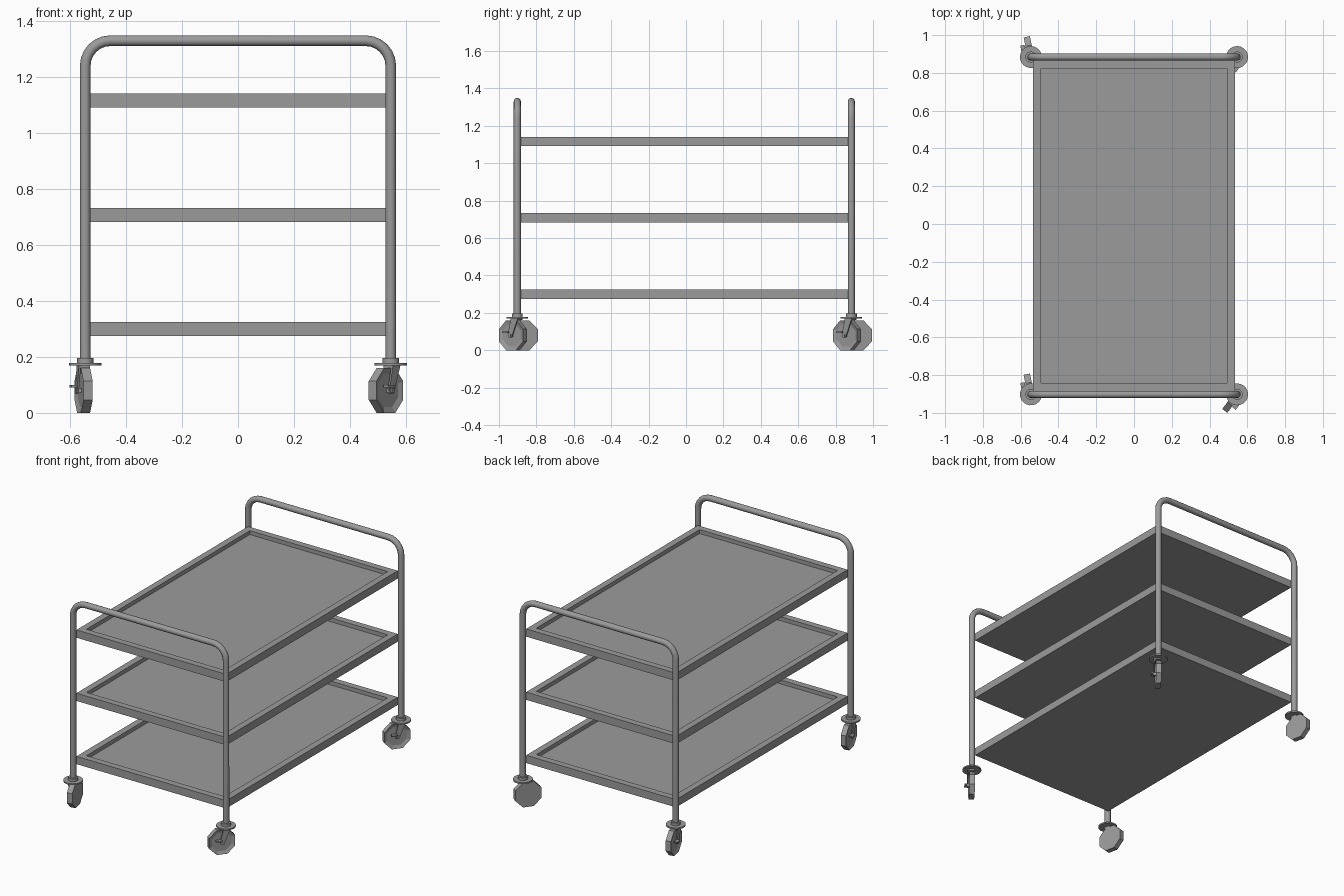
import bpy, bmesh, math
from mathutils import Matrix, Vector

cube = bpy.data.objects.get("Cube")
if cube:
    bpy.data.objects.remove(cube, do_unlink=True)

steel = bpy.data.materials.new("brushed_steel_grey")
steel.use_nodes = True
GREY = (0.33, 0.33, 0.33, 1)
steel.diffuse_color = GREY
steel.node_tree.nodes["Principled BSDF"].inputs["Base Color"].default_value = GREY

LEG_X, FRONT_Y, BACK_Y = 0.546, -0.902, 0.884
TUBE_R, TUBE_TOP, BEND_R = 0.019, 1.33, 0.09


def add_mesh(name, bm, matrix=Matrix(), smooth=False):
    bmesh.ops.recalc_face_normals(bm, faces=bm.faces)
    bm.transform(matrix)
    mesh = bpy.data.meshes.new(name)
    bm.to_mesh(mesh)
    bm.free()
    mesh.materials.append(steel)
    obj = bpy.data.objects.new(name, mesh)
    bpy.context.collection.objects.link(obj)
    if smooth:
        bpy.ops.object.select_all(action="DESELECT")
        obj.select_set(True)
        bpy.context.view_layer.objects.active = obj
        bpy.ops.object.shade_smooth_by_angle(angle=math.radians(40))
    return obj


def box(name, low, high, matrix=Matrix()):
    low, high = Vector(low), Vector(high)
    bm = bmesh.new()
    bmesh.ops.create_cube(bm, size=1)
    bmesh.ops.scale(bm, vec=high - low, verts=bm.verts)
    bmesh.ops.translate(bm, vec=(low + high) / 2, verts=bm.verts)
    return add_mesh(name, bm, matrix)


def disc(name, radius, z0, z1, matrix, sides=20):
    bm = bmesh.new()
    bmesh.ops.create_cone(bm, cap_ends=True, segments=sides, radius1=radius,
                          radius2=radius, depth=z1 - z0)
    bmesh.ops.translate(bm, vec=(0, 0, (z0 + z1) / 2), verts=bm.verts)
    return add_mesh(name, bm, matrix, smooth=True)


def plate(name, outline, x0, x1, matrix):
    """Extrude a (y, z) outline along x."""
    bm = bmesh.new()
    face = bm.faces.new([bm.verts.new((x0, y, z)) for y, z in outline])
    new = bmesh.ops.extrude_face_region(bm, geom=[face])["geom"]
    bmesh.ops.translate(bm, vec=(x1 - x0, 0, 0),
                        verts=[v for v in new if isinstance(v, bmesh.types.BMVert)])
    return add_mesh(name, bm, matrix)


def tube_frame(name, y):
    # Upside-down U: two legs joined by a handle with rounded corners
    arc = []
    for i in range(7):
        a = math.radians(15 * i)
        arc.append((LEG_X - BEND_R + BEND_R * math.cos(a),
                    TUBE_TOP - BEND_R + BEND_R * math.sin(a)))
    half = [(LEG_X, 0.18)] + arc
    path = half + [(-x, z) for x, z in reversed(half)]
    curve = bpy.data.curves.new(name, "CURVE")
    curve.dimensions = "3D"
    curve.bevel_depth = TUBE_R
    curve.bevel_resolution = 4
    curve.use_fill_caps = True
    spline = curve.splines.new("POLY")
    spline.points.add(len(path) - 1)
    for point, (x, z) in zip(spline.points, path):
        point.co = (x, y, z, 1)
    curve.materials.append(steel)
    obj = bpy.data.objects.new(name, curve)
    bpy.context.collection.objects.link(obj)
    bpy.ops.object.select_all(action="DESELECT")
    obj.select_set(True)
    bpy.context.view_layer.objects.active = obj
    bpy.ops.object.convert(target="MESH")
    bpy.ops.object.shade_smooth_by_angle(angle=math.radians(40))


def tray(name, z):
    # Flat slab with a recessed top
    bm = bmesh.new()
    bmesh.ops.create_cube(bm, size=1)
    bmesh.ops.scale(bm, vec=(1.07, 1.75, 0.05), verts=bm.verts)
    bmesh.ops.translate(bm, vec=(0, -0.009, z), verts=bm.verts)
    top = max(bm.faces, key=lambda f: f.calc_center_median().z)
    bmesh.ops.inset_region(bm, faces=[top], thickness=0.06)
    floor = bmesh.ops.extrude_face_region(bm, geom=[top])["geom"]
    bmesh.ops.delete(bm, geom=[top], context="FACES_ONLY")
    bmesh.ops.translate(bm, vec=(0, 0, -0.025),
                        verts=[v for v in floor if isinstance(v, bmesh.types.BMVert)])
    add_mesh(name, bm)


def wheel(name, matrix):
    # Eight-sided wheel, flat side down, with a hollow on the fork side
    apothem = 0.08
    radius = apothem / math.cos(math.pi / 8)
    bm = bmesh.new()
    bmesh.ops.create_cone(bm, cap_ends=True, segments=8, radius1=radius,
                          radius2=radius, depth=0.034)
    bmesh.ops.rotate(bm, matrix=Matrix.Rotation(math.pi / 8, 3, "Z"), verts=bm.verts)
    if min(abs(v.co.x) for v in bm.verts) < 0.01:
        bmesh.ops.rotate(bm, matrix=Matrix.Rotation(math.pi / 8, 3, "Z"), verts=bm.verts)
    bmesh.ops.rotate(bm, matrix=Matrix.Rotation(math.pi / 2, 3, "Y"), verts=bm.verts)
    bmesh.ops.translate(bm, vec=(0, 0.029, apothem), verts=bm.verts)
    side = min(bm.faces, key=lambda f: f.calc_center_median().x)
    bmesh.ops.inset_region(bm, faces=[side], thickness=0.022)
    bmesh.ops.translate(bm, vec=(0.008, 0, 0), verts=side.verts)
    add_mesh(name, bm, matrix)


def caster(label, x, y, turn):
    m = Matrix.Translation((x, y, 0)) @ Matrix.Rotation(turn, 4, "Z")
    disc(label + "_caster_collar", 0.029, 0.178, 0.197, m)
    disc(label + "_caster_plate", 0.058, 0.17, 0.179, m)
    box(label + "_fork_bridge", (-0.026, -0.02, 0.161), (0.014, 0.025, 0.171), m)
    # One-sided fork arm tapering down to the axle
    plate(label + "_fork_arm",
          [(-0.022, 0.171), (0.022, 0.171), (0.044, 0.085), (0.038, 0.068),
           (0.02, 0.068), (0.012, 0.085)], -0.027, -0.02, m)
    # Axle and small brake lever
    box(label + "_axle", (-0.032, 0.021, 0.072), (-0.005, 0.037, 0.088), m)
    box(label + "_brake_lever", (-0.043, 0.035, 0.091), (-0.02, 0.07, 0.099), m)
    wheel(label + "_wheel", m)


for end, y in (("front", FRONT_Y), ("back", BACK_Y)):
    tube_frame(end + "_frame", y)
    caster(end + "_right", -LEG_X, y, 0.2)
    caster(end + "_left", LEG_X, y, 2.5)

for name, z in (("lower_tray", 0.3), ("middle_tray", 0.708), ("upper_tray", 1.116)):
    tray(name, z)
